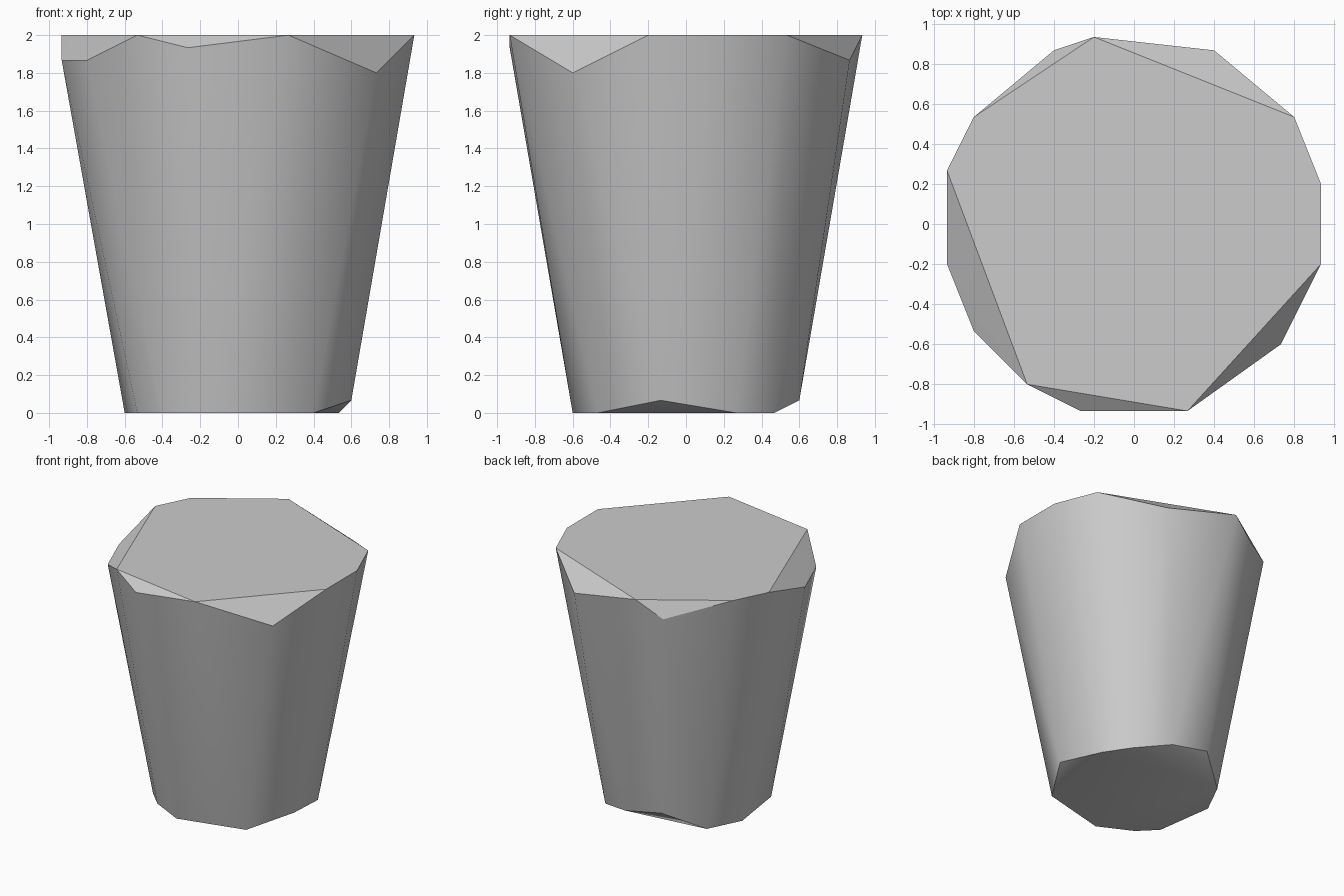
import bpy
import bmesh
import math

cube = bpy.data.objects.get("Cube")
if cube:
    bpy.data.objects.remove(cube, do_unlink=True)

UNIT = 1 / 15      # the chipped stone snaps to this grid step
HEIGHT = 30        # height in grid steps


def flat_material(name, rgb):
    material = bpy.data.materials.new(name)
    material.use_nodes = True
    colour = (*rgb, 1.0)
    material.diffuse_color = colour
    material.node_tree.nodes["Principled BSDF"].inputs["Base Color"].default_value = colour
    return material


def add_ring(bm, points, base, direction):
    """Add outline corners; the third value is how far a chipped corner is set in."""
    for x, y, chip in points:
        bm.verts.new((x * UNIT, y * UNIT, (base + direction * chip) * UNIT))


# Wide upper rim, with corners chipped down
upper_rim = [
    (-3, 14, 0), (6, 13, 2), (12, 8, 0), (14, 3, 0), (14, -3, 0),
    (11, -9, 3), (4, -14, 0), (-4, -14, 1), (-8, -12, 0), (-12, -8, 2),
    (-14, -3, 2), (-14, 4, 0), (-12, 8, 0), (-6, 13, 2),
]

# Narrow lower rim, with corners chipped up
lower_rim = [
    (6, 7, 0), (8, 4, 0), (9, -2, 1), (6, -7, 0), (-2, -9, 0), (-6, -7, 0),
    (-8, -5, 0), (-9, 2, 0), (-7, 6, 0), (-3, 9, 2), (2, 9, 1),
]

# Tapered block stretched tightly over both rims
bm = bmesh.new()
add_ring(bm, upper_rim, HEIGHT, -1)
add_ring(bm, lower_rim, 0, 1)
bmesh.ops.convex_hull(bm, input=bm.verts[:])
bmesh.ops.dissolve_limit(bm, angle_limit=math.radians(0.5),
                         verts=bm.verts[:], edges=bm.edges[:])
bmesh.ops.recalc_face_normals(bm, faces=bm.faces[:])

mesh = bpy.data.meshes.new("tapered_block")
bm.to_mesh(mesh)
bm.free()
mesh.materials.append(flat_material("stone grey", (0.6, 0.6, 0.6)))
block = bpy.data.objects.new("tapered_block", mesh)
bpy.context.collection.objects.link(block)

# Rounded sides, crisp chipped edges
bpy.ops.object.select_all(action="DESELECT")
block.select_set(True)
bpy.context.view_layer.objects.active = block
bpy.ops.object.shade_smooth_by_angle(angle=math.radians(30))
